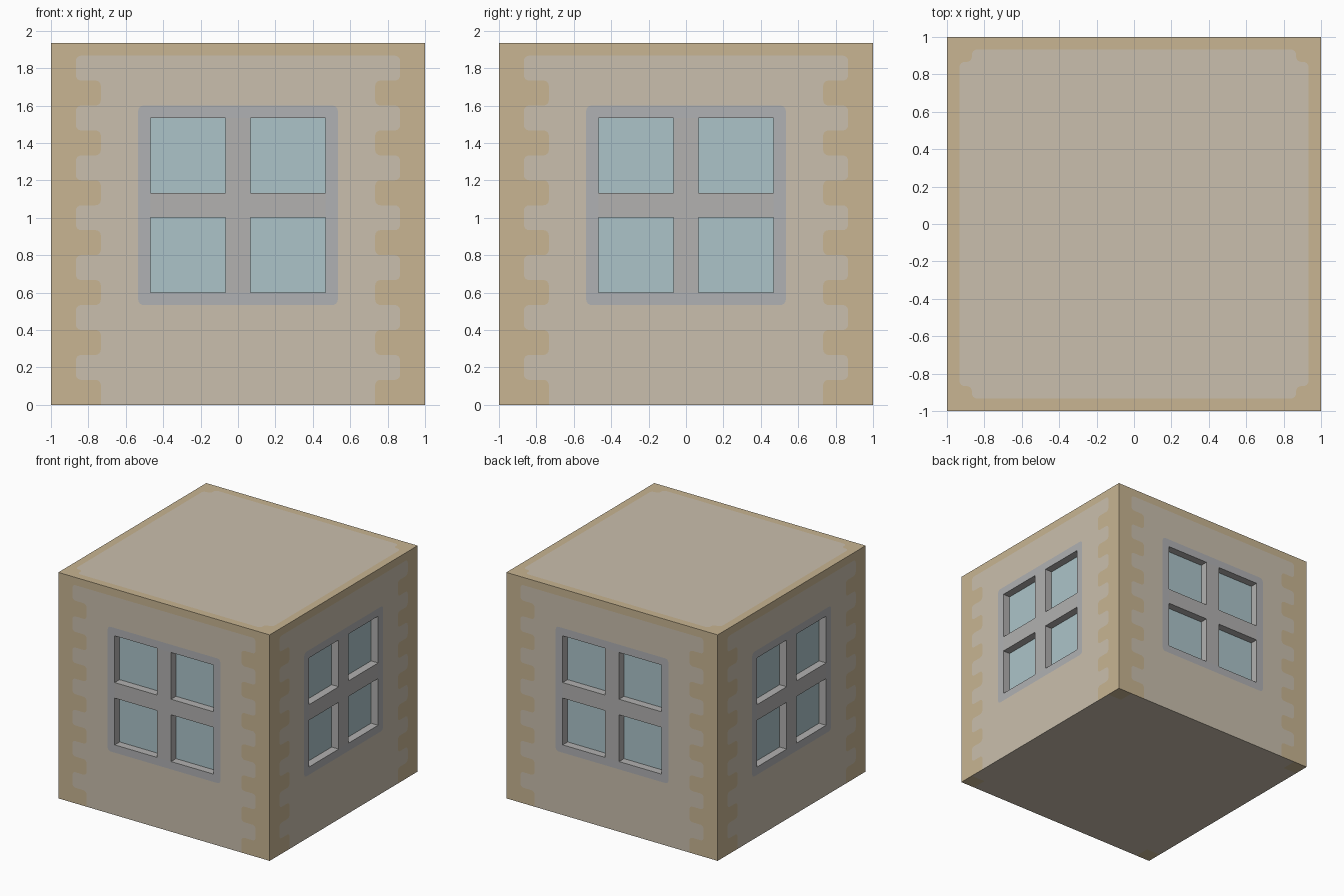
import bpy, bmesh, math
from mathutils import Matrix, Vector
from mathutils.geometry import tessellate_polygon

if "Cube" in bpy.data.objects:
    bpy.data.objects.remove(bpy.data.objects["Cube"])

U = 1 / 15            # layout module
TOP = 29              # wall height in modules


def material(name, rgb):
    m = bpy.data.materials.new(name)
    lin = [((c / 255 + 0.055) / 1.055) ** 2.4 for c in rgb]
    m.diffuse_color = (*lin, 1)
    m.use_nodes = True
    m.node_tree.nodes["Principled BSDF"].inputs["Base Color"].default_value = m.diffuse_color
    return m


MATS = [material("corner stone tan", (200, 181, 146)),
        material("wall beige", (202, 191, 173)),
        material("window surround grey", (176, 177, 179)),
        material("window bar grey", (178, 177, 176)),
        material("glass blue", (172, 196, 201))]
TAN, WALL, SURROUND, BAR, GLASS = range(5)


def rounded(pts, keep=lambda p: False, r=0.42, steps=4):
    """Round right-angled corners, except those picked by keep."""
    out = []
    for i, p in enumerate(pts):
        p, a, b = Vector(p), Vector(pts[i - 1]), Vector(pts[(i + 1) % len(pts)])
        if keep(p):
            out.append(p)
            continue
        a, b = (a - p).normalized() * r, (b - p).normalized() * r
        for s in range(steps + 1):
            t = s / steps * math.pi / 2
            out.append(p + a + b - b * math.cos(t) - a * math.sin(t))
    return out


def rect(x0, y0, x1, y1):
    return [Vector(p) for p in ((x0, y0), (x1, y0), (x1, y1), (x0, y1))]


def sheet(bm, matrix, mat, *loops):
    """Flat filled outline with optional holes."""
    loops = [[Vector((p[0] * U, p[1] * U, 0)) for p in lp] for lp in loops]
    flat = [p for lp in loops for p in lp]
    verts = [bm.verts.new(matrix @ p) for p in flat]
    for tri in tessellate_polygon(loops):
        a, b, c = (flat[i] for i in tri)
        area = (b - a).cross(c - a).z
        if abs(area) < 1e-9:
            continue
        order = tri if area > 0 else tri[::-1]
        bm.faces.new([verts[i] for i in order]).material_index = mat


def finish(bm, name):
    bmesh.ops.remove_doubles(bm, verts=bm.verts, dist=1e-5)
    me = bpy.data.meshes.new(name)
    bm.to_mesh(me)
    bm.free()
    for m in MATS:
        me.materials.append(m)
    bpy.context.collection.objects.link(bpy.data.objects.new(name, me))


# Toothed corner-stone edge, climbing the right side and mirrored to the left
right = [(11 if k % 2 == 0 else 13, z) for k in range(14) for z in (2 * k, 2 * k + 2)]
left = [(-x, z) for x, z in reversed(right)]
wall_outline = rounded(right + left, keep=lambda p: p.y == 0)
stone = ([Vector((15, 0)), Vector((15, TOP)), Vector((-15, TOP)), Vector((-15, 0))]
         + wall_outline[::-1])

# Window layout
surround = rounded(rect(-8, 8, 8, 24))
opening = [Vector(p) for p in
           ((-7, 9), (-1, 9), (1, 9), (7, 9), (7, 15), (7, 17), (7, 23), (1, 23),
            (-1, 23), (-7, 23), (-7, 17), (-7, 15))]
cross = [(-1, 9), (1, 9), (1, 15), (7, 15), (7, 17), (1, 17),
         (1, 23), (-1, 23), (-1, 17), (-7, 17), (-7, 15), (-1, 15)]
panes = [rect(x, z, x + 6, z + 6) for x in (-7, 1) for z in (9, 17)]

walls = bmesh.new()
for k, side in enumerate(("front", "right", "back", "left")):
    m = (Matrix.Rotation(k * math.pi / 2, 4, 'Z') @ Matrix.Translation((0, -1, 0))
         @ Matrix.Rotation(math.pi / 2, 4, 'X'))
    sheet(walls, m, TAN, stone)
    sheet(walls, m, WALL, wall_outline, surround)
    sheet(walls, m, SURROUND, surround, opening)
    sheet(walls, m, BAR, cross)
    # Recess sides
    for p in panes:
        for i in range(4):
            a, b = p[i] * U, p[(i + 1) % 4] * U
            quad = ((*a, 0), (*b, 0), (*b, -U), (*a, -U))
            f = walls.faces.new([walls.verts.new(m @ Vector(v)) for v in quad])
            f.material_index = BAR
    # Recessed glass
    glass = bmesh.new()
    for p in panes:
        sheet(glass, m @ Matrix.Translation((0, 0, -U)), GLASS, p)
    finish(glass, side + "_window_glass")


def notched(h, n):
    """Square of half size h with corners cut back by n."""
    g = h - n
    return [(g, -h), (g, -g), (h, -g), (h, g), (g, g), (g, h),
            (-g, h), (-g, g), (-h, g), (-h, -g), (-g, -g), (-g, -h)]


# Roof: beige panel with a stone border
roof = Matrix.Translation((0, 0, TOP * U))
panel = rounded(notched(14, 1))
sheet(walls, roof, TAN, rect(-15, -15, 15, 15), panel)
sheet(walls, roof, WALL, panel)

# Underside: beige with stone corners
under = Matrix.Rotation(math.pi, 4, 'X')
sheet(walls, under, WALL, notched(15, 2))
for x in (-15, 13):
    for y in (-15, 13):
        sheet(walls, under, TAN, rect(x, y, x + 2, y + 2))
finish(walls, "house_walls")
